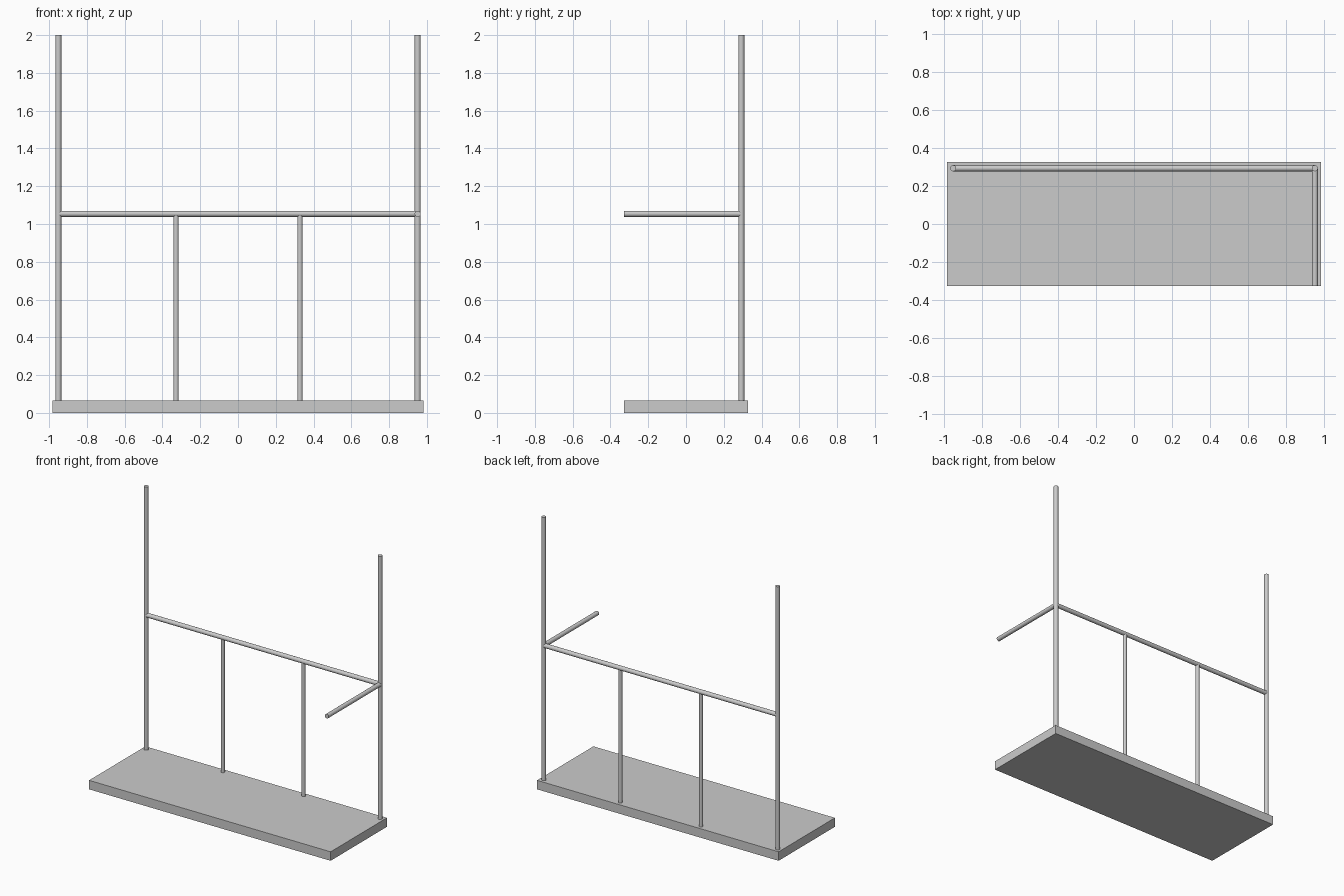
import bpy
import math
from mathutils import Vector

cube = bpy.data.objects.get("Cube")
if cube:
    bpy.data.objects.remove(cube, do_unlink=True)

grey = bpy.data.materials.new("light_grey")
grey.use_nodes = True
colour = (0.6, 0.6, 0.6, 1)
grey.diffuse_color = colour
grey.node_tree.nodes["Principled BSDF"].inputs["Base Color"].default_value = colour

HALF_X, HALF_Y, DECK = 0.982, 0.327, 0.066
POST_X, RAIL_Y, RAIL_Z = 0.951, 0.293, 1.054
RADIUS = 0.016


def tube(name, start, end, radius):
    """Round bar between two points."""
    a, b = Vector(start), Vector(end)
    bpy.ops.mesh.primitive_cylinder_add(vertices=24, radius=radius,
                                        depth=(b - a).length, location=(a + b) / 2)
    obj = bpy.context.object
    obj.name = name
    obj.rotation_euler = (b - a).to_track_quat("Z", "Y").to_euler()
    obj.data.materials.append(grey)
    bpy.ops.object.shade_smooth_by_angle(angle=math.radians(35))
    return obj


# Floor slab
bpy.ops.mesh.primitive_cube_add(size=1, location=(0, 0, DECK / 2))
deck = bpy.context.object
deck.name = "platform"
deck.scale = (2 * HALF_X, 2 * HALF_Y, DECK)
bpy.ops.object.transform_apply(location=False, rotation=False, scale=True)
deck.data.materials.append(grey)

# Tall corner posts and shorter uprights under the rail
for side, s in (("right", -1), ("left", 1)):
    x = s * POST_X
    tube(side + "_post", (x, RAIL_Y, DECK), (x, RAIL_Y, 2), RADIUS)
    x = s * 0.328
    tube(side + "_upright", (x, RAIL_Y, DECK), (x, RAIL_Y, RAIL_Z), 0.0135)

# Handrails along the back and the left end
tube("back_rail", (-POST_X, RAIL_Y, RAIL_Z), (POST_X, RAIL_Y, RAIL_Z), RADIUS)
tube("left_rail", (POST_X, RAIL_Y, RAIL_Z), (POST_X, -HALF_Y, RAIL_Z), RADIUS)
